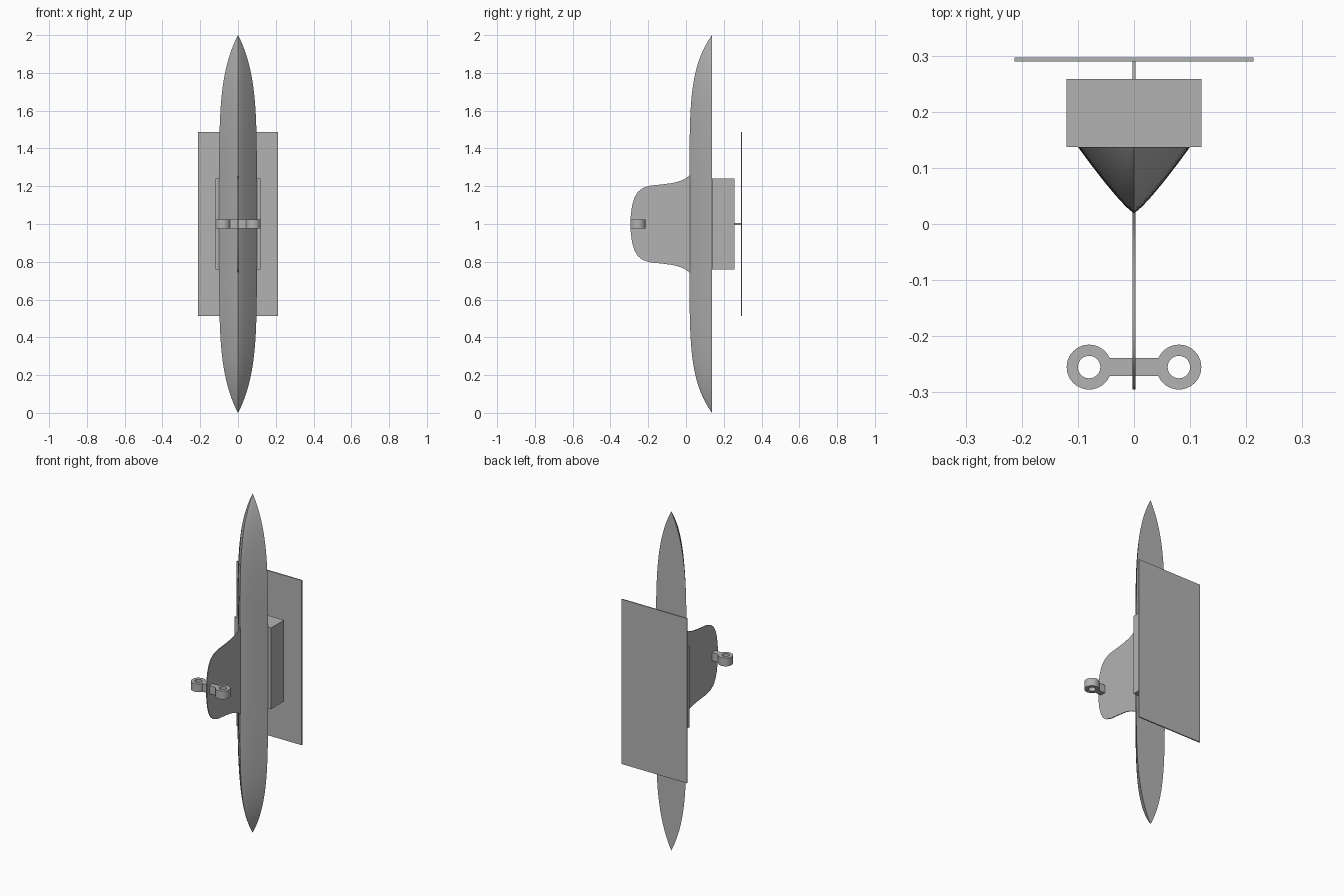
import bpy, bmesh, math
from mathutils import Vector

cube = bpy.data.objects.get("Cube")
if cube:
    bpy.data.objects.remove(cube, do_unlink=True)

MID = 1.0      # height of the symmetry plane
DECK = 0.1375  # y of the flat deck

grey = bpy.data.materials.new("neutral_grey")
grey.use_nodes = True
grey.diffuse_color = (0.45, 0.45, 0.45, 1)
grey.node_tree.nodes["Principled BSDF"].inputs["Base Color"].default_value = grey.diffuse_color


def finish(name, bm, smooth=None):
    bmesh.ops.recalc_face_normals(bm, faces=bm.faces)
    mesh = bpy.data.meshes.new(name)
    bm.to_mesh(mesh)
    bm.free()
    mesh.materials.append(grey)
    obj = bpy.data.objects.new(name, mesh)
    bpy.context.collection.objects.link(obj)
    if smooth:
        bpy.ops.object.select_all(action='DESELECT')
        obj.select_set(True)
        bpy.context.view_layer.objects.active = obj
        bpy.ops.object.shade_smooth_by_angle(angle=math.radians(smooth))
    return obj


def box(name, half_x, y0, y1, half_z):
    bm = bmesh.new()
    bmesh.ops.create_cube(bm, size=1)
    bmesh.ops.scale(bm, verts=bm.verts, vec=(2 * half_x, y1 - y0, 2 * half_z))
    bmesh.ops.translate(bm, verts=bm.verts, vec=(0, (y0 + y1) / 2, MID))
    return finish(name, bm)


def prism(name, points, depth, smooth):
    """Extrude a closed outline along the given depth vector, centred on it."""
    bm = bmesh.new()
    depth = Vector(depth)
    face = bm.faces.new([bm.verts.new(Vector(p) - depth / 2) for p in points])
    top = bmesh.ops.extrude_face_region(bm, geom=[face], use_keep_orig=True)["geom"]
    bmesh.ops.translate(bm, verts=[v for v in top if isinstance(v, bmesh.types.BMVert)], vec=depth)
    return finish(name, bm, smooth)


# Hull: V-shaped sections lofted between two pointed ends
def build_hull():
    bm = bmesh.new()
    stations, half = 64, 10
    rows = []
    for i in range(1, stations):
        t = -math.cos(math.pi * i / stations)
        width = 0.1 * (1 - abs(t) ** 5.2)
        draft = 0.119 * (1 - abs(t) ** 6)
        row = []
        for j in range(-half, half + 1):
            f = abs(j) / half
            x = math.copysign(width * f ** 0.86, j)
            row.append(bm.verts.new((x, DECK - draft * (1 - f), MID + t)))
        rows.append(row)
    for a, b in zip(rows, rows[1:]):
        for j in range(2 * half):
            bm.faces.new((a[j], a[j + 1], b[j + 1], b[j]))
        bm.faces.new((a[0], b[0], b[-1], a[-1]))  # deck strip
    for row, z in ((rows[0], MID - 1), (rows[-1], MID + 1)):
        tip = bm.verts.new((0, DECK, z))
        for j in range(2 * half):
            bm.faces.new((row[j], row[j + 1], tip))
        bm.faces.new((row[-1], row[0], tip))
    return finish("hull", bm, 35)


build_hull()

# Keel fin: flared at the root, rounded at the end, mirrored about the middle
side = [(0.03, 0.263), (0.015, 0.255), (0.0, 0.242), (-0.03, 0.228), (-0.07, 0.217),
        (-0.13, 0.209), (-0.19, 0.203), (-0.23, 0.19), (-0.255, 0.17), (-0.272, 0.142),
        (-0.285, 0.1), (-0.292, 0.05), (-0.295, 0.0)]
outline = [(0, y, MID + z) for y, z in side] + [(0, y, MID - z) for y, z in side[-2::-1]]
prism("keel_fin", outline, (0.005, 0, 0), 35)

# Cabin, post and roof panel
box("cabin", 0.12, DECK, 0.258, 0.24)
box("panel_post", 0.0025, 0.255, 0.292, 0.004)
box("roof_panel", 0.213, 0.29, 0.297, 0.486)

# Fin crossbar with a ring on each end
box("crossbar", 0.046, -0.271, -0.239, 0.024)


def ring(name, cx, cy, outer, inner, half_z, n=40):
    bm = bmesh.new()
    section = [(inner, -half_z), (outer, -half_z), (outer, half_z), (inner, half_z)]
    loops = []
    for i in range(n):
        a = math.tau * i / n
        loops.append([bm.verts.new((cx + r * math.cos(a), cy + r * math.sin(a), MID + z))
                      for r, z in section])
    for i in range(n):
        p, q = loops[i], loops[(i + 1) % n]
        for k in range(4):
            m = (k + 1) % 4
            bm.faces.new((p[k], q[k], q[m], p[m]))
    return finish(name, bm, 35)


for label, sign in (("left", 1), ("right", -1)):
    ring(label + "_ring", sign * 0.08, -0.255, 0.04, 0.02, 0.024)
